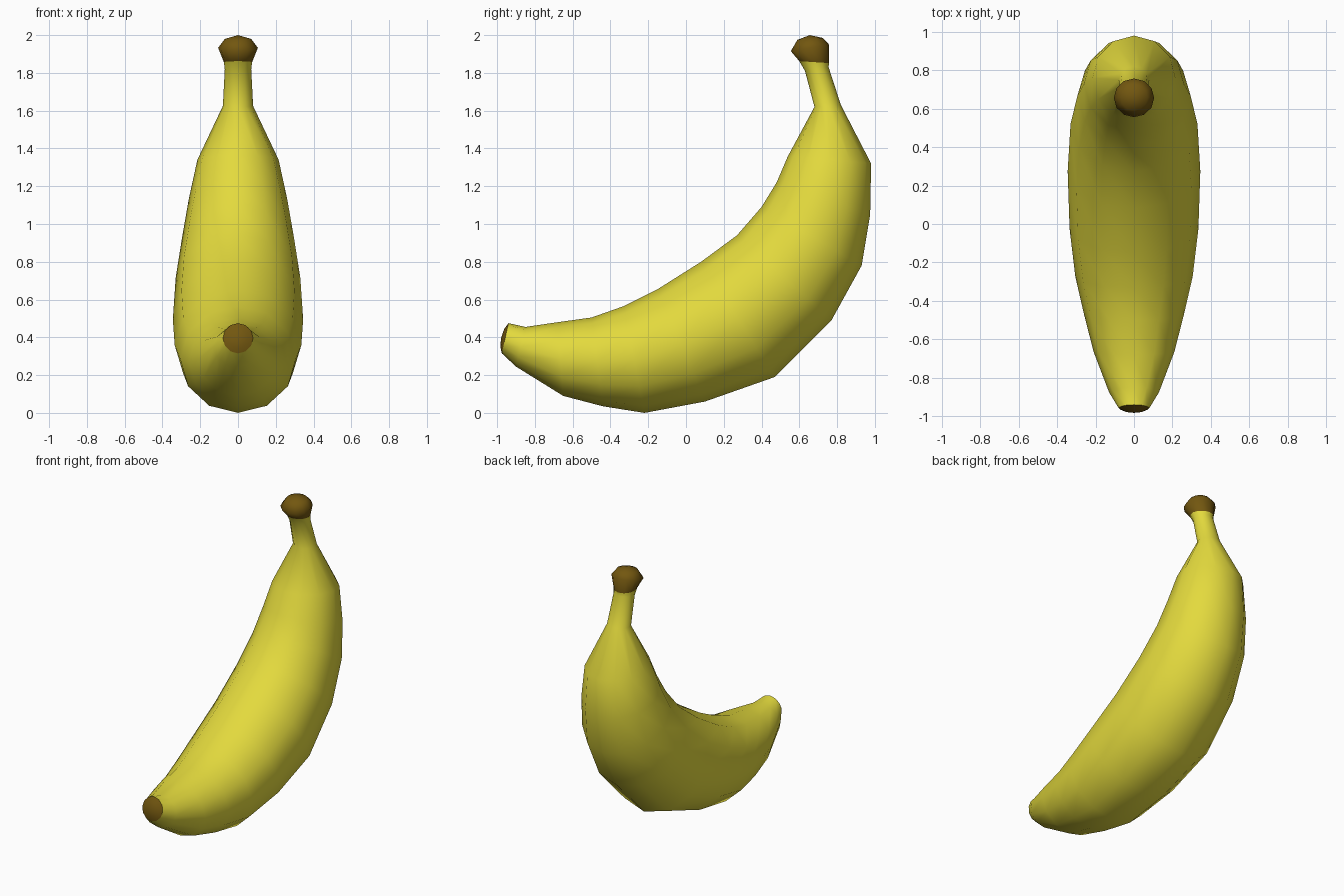
import bpy, bmesh, math
from mathutils import Vector

SIDES = 12

cube = bpy.data.objects.get("Cube")
if cube:
    bpy.data.objects.remove(cube, do_unlink=True)


def material(name, rgb):
    mat = bpy.data.materials.new(name)
    mat.use_nodes = True
    mat.diffuse_color = (*rgb, 1)
    bsdf = mat.node_tree.nodes["Principled BSDF"]
    bsdf.inputs["Base Color"].default_value = (*rgb, 1)
    bsdf.inputs["Roughness"].default_value = 0.6
    return mat


def loft(name, rings, mat, start=None, end=None):
    """Skin elliptical rings (inner y, z, outer y, z, half width), with optional pole points."""
    bm = bmesh.new()
    loops = []
    for iy, iz, oy, oz, width in rings:
        inner, outer = Vector((0, iy, iz)), Vector((0, oy, oz))
        centre, arm = (inner + outer) / 2, (outer - inner) / 2
        side = Vector((width, 0, 0))
        angles = [math.tau * i / SIDES for i in range(SIDES)]
        loops.append([bm.verts.new(centre + arm * math.cos(a) + side * math.sin(a))
                      for a in angles])
    for low, high in zip(loops, loops[1:]):
        for i in range(SIDES):
            j = (i + 1) % SIDES
            bm.faces.new((low[i], low[j], high[j], high[i]))
    for point, loop in ((start, loops[0]), (end, loops[-1])):
        if point:
            pole = bm.verts.new((0, *point))
            for i in range(SIDES):
                bm.faces.new((loop[i], loop[(i + 1) % SIDES], pole))
    bmesh.ops.recalc_face_normals(bm, faces=bm.faces)
    # An open shell is oriented by its first side quad, which must face away from its ring centre
    face = bm.faces[0]
    middle = sum((v.co for v in loops[0] + loops[1]), Vector()) / (2 * SIDES)
    if face.normal.dot(face.calc_center_median() - middle) < 0:
        bmesh.ops.reverse_faces(bm, faces=bm.faces)
    mesh = bpy.data.meshes.new(name)
    bm.to_mesh(mesh)
    bm.free()
    mesh.materials.append(mat)
    mesh.shade_smooth()
    obj = bpy.data.objects.new(name, mesh)
    bpy.context.collection.objects.link(obj)
    return obj


yellow = material("banana yellow", (0.77, 0.70, 0.047))
brown = material("stem brown", (0.17, 0.095, 0.005))

# Rings shared between the peel and its brown ends
tip_ring = (-0.94, 0.475, -0.975, 0.315, 0.08)
neck_ring = (0.60, 1.862, 0.757, 1.852, 0.075)

# Curved peel, from blossom end to stem
peel = [
    tip_ring,
    (-0.85, 0.455, -0.90, 0.245, 0.13),
    (-0.68, 0.48, -0.65, 0.09, 0.21),
    (-0.50, 0.505, -0.44, 0.035, 0.26),
    (-0.33, 0.565, -0.22, 0.0, 0.305),
    (-0.15, 0.655, 0.10, 0.06, 0.335),
    (0.08, 0.80, 0.47, 0.19, 0.345),
    (0.27, 0.94, 0.77, 0.49, 0.33),
    (0.40, 1.09, 0.93, 0.78, 0.295),
    (0.48, 1.22, 0.975, 1.05, 0.26),
    (0.54, 1.36, 0.98, 1.32, 0.215),
    (0.68, 1.62, 0.82, 1.63, 0.08),
    (0.63, 1.81, 0.755, 1.83, 0.07),
    neck_ring,
]
loft("peel", peel, yellow)

# Rounded stem knob
loft("stem_knob", [
    neck_ring,
    (0.555, 1.915, 0.757, 1.95, 0.105),
    (0.59, 1.975, 0.725, 1.985, 0.07),
], brown, end=(0.655, 2.0))

# Slightly domed blossom end
loft("blossom_tip", [
    tip_ring,
    (-0.962, 0.445, -0.982, 0.345, 0.05),
], brown, start=None, end=(-0.98, 0.395))
